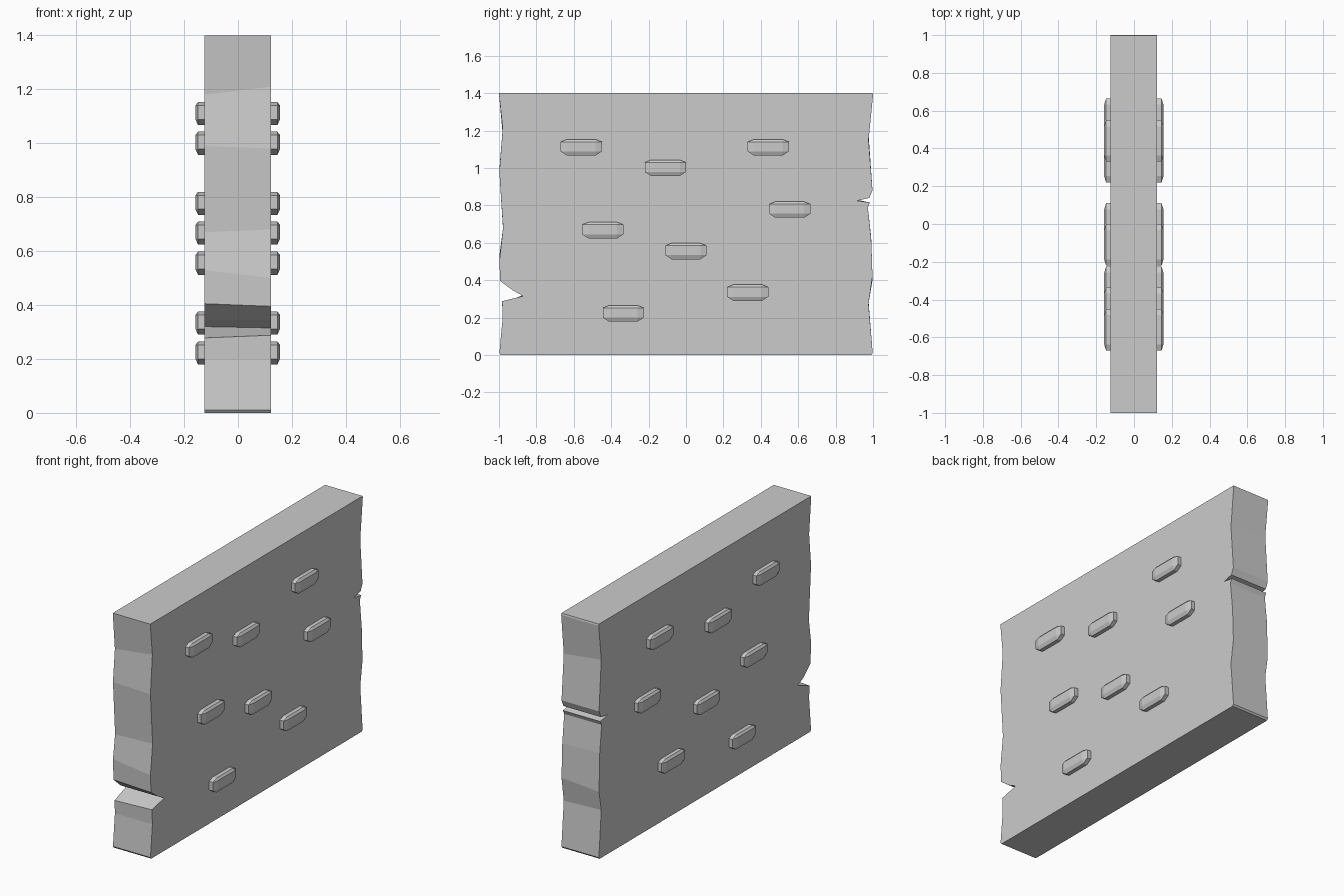
import bpy, bmesh

if "Cube" in bpy.data.objects:
    bpy.data.objects.remove(bpy.data.objects["Cube"])

# Broken wall slab: side profile as (y, z, z shift towards the -x face)
LEFT = [(-1, 1.4, 0), (-.98, 1.21, -.03), (-.998, .98, .01), (-.978, .68, -.01),
        (-.998, .5, .03), (-.993, .395, .01), (-.925, .345, .0), (-.87, .315, .005),
        (-.983, .288, -.01), (-.98, .2, 0), (-.998, .01, 0), (-.99, 0, 0)]
RIGHT = [(.99, 0, 0), (.998, .01, 0), (.976, .275, .01), (.997, .42, -.02),
         (.99, .62, .01), (.972, .79, 0), (.984, .815, 0), (.915, .825, .005),
         (.98, .84, 0), (.997, .88, 0), (.976, 1.15, .03), (1, 1.39, 0), (.998, 1.4, 0)]
bm = bmesh.new()
profile = LEFT + RIGHT
plus = [bm.verts.new((.122, y, z)) for y, z, s in profile]
minus = [bm.verts.new((-.125, y, z + s)) for y, z, s in profile]
bm.faces.new(plus)
bm.faces.new(minus[::-1])
n = len(profile)
for i in range(n):
    j = (i + 1) % n
    bm.faces.new((plus[i], minus[i], minus[j], plus[j]))
bmesh.ops.recalc_face_normals(bm, faces=bm.faces)
mesh = bpy.data.meshes.new("wall_slab")
bm.to_mesh(mesh)
bm.free()
bpy.context.collection.objects.link(bpy.data.objects.new("wall_slab", mesh))

# Chamfered brick shared by every protruding stone
bm = bmesh.new()
bmesh.ops.create_cube(bm, size=1)
bmesh.ops.bevel(bm, geom=bm.edges[:], offset=.15, segments=1, affect='EDGES')
for v in bm.verts:
    if -.45 < v.co.z < 0:
        v.co.z += .1
    v.co.x *= .067
    v.co.y *= .22
    v.co.z *= .086
brick_mesh = bpy.data.meshes.new("brick")
bm.to_mesh(brick_mesh)
bm.free()

# Bricks on both faces
BRICKS = [(-.56, 1.11), (-.11, 1.0), (.44, 1.11), (.555, .777),
          (-.445, .667), (0, .555), (.33, .333), (-.335, .222)]
for y, z in BRICKS:
    for x in (-.1245, .1225):
        brick = bpy.data.objects.new("brick", brick_mesh)
        brick.location = (x, y, z)
        bpy.context.collection.objects.link(brick)
